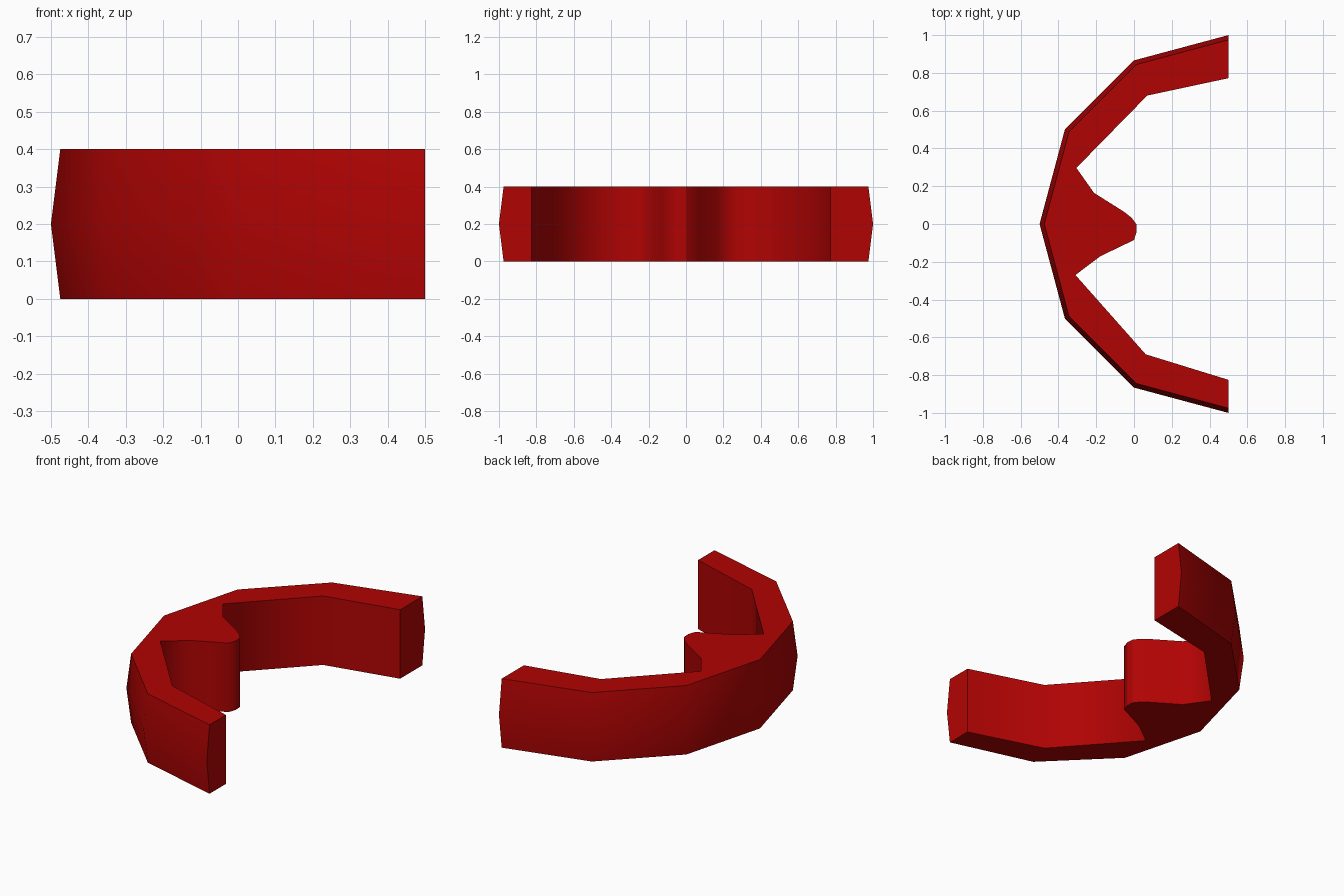
import bpy, bmesh, math

if "Cube" in bpy.data.objects:
    bpy.data.objects.remove(bpy.data.objects["Cube"])

red = bpy.data.materials.new("deep red")
red.diffuse_color = (0.44, 0.001, 0.001, 1)
red.use_nodes = True
red.node_tree.nodes["Principled BSDF"].inputs["Base Color"].default_value = red.diffuse_color

# inner outline with the central nose, from back arm to front arm
inner = [(0.5, 0.772), (0.07, 0.68), (-0.305, 0.297), (-0.212, 0.165),
         (-0.05, 0.063), (-0.012, 0.032), (0.012, 0.0), (0.014, -0.04),
         (0.0, -0.085), (-0.09, -0.128), (-0.18, -0.172), (-0.31, -0.27),
         (0.062, -0.69), (0.5, -0.825)]


def outline(radius):
    """Half of a twelve-sided ring outside, free outline inside."""
    arc = [(0.5 + radius * math.cos(math.radians(a)),
            radius * math.sin(math.radians(a))) for a in range(90, 271, 30)]
    return arc + inner[::-1]


def flat_side(face):
    """True for the caps and the two arm ends."""
    return abs(face.normal.z) > 0.9 or face.normal.x > 0.99


# half ring with a bulging outer wall
bm = bmesh.new()
loops = [[bm.verts.new((x, y, z)) for x, y in outline(r)]
         for z, r in ((0, 0.975), (0.2, 1.0), (0.4, 0.975))]
n = len(loops[0])
for low, high in zip(loops, loops[1:]):
    for i in range(n):
        j = (i + 1) % n
        bm.faces.new((low[i], low[j], high[j], high[i]))

# flat caps
caps = [bm.faces.new(loops[0][::-1]), bm.faces.new(loops[-1])]
bm.normal_update()
bmesh.ops.triangulate(bm, faces=caps)
bmesh.ops.recalc_face_normals(bm, faces=bm.faces)
bm.normal_update()

# smooth walls, sharp borders around caps and arm ends
for face in bm.faces:
    face.smooth = True
for edge in bm.edges:
    a, b = edge.link_faces
    if (flat_side(a) or flat_side(b)) and a.normal.angle(b.normal) > 0.3:
        edge.smooth = False

mesh = bpy.data.meshes.new("half_ring")
bm.to_mesh(mesh)
bm.free()
mesh.materials.append(red)
ring = bpy.data.objects.new("half_ring", mesh)
bpy.context.collection.objects.link(ring)
